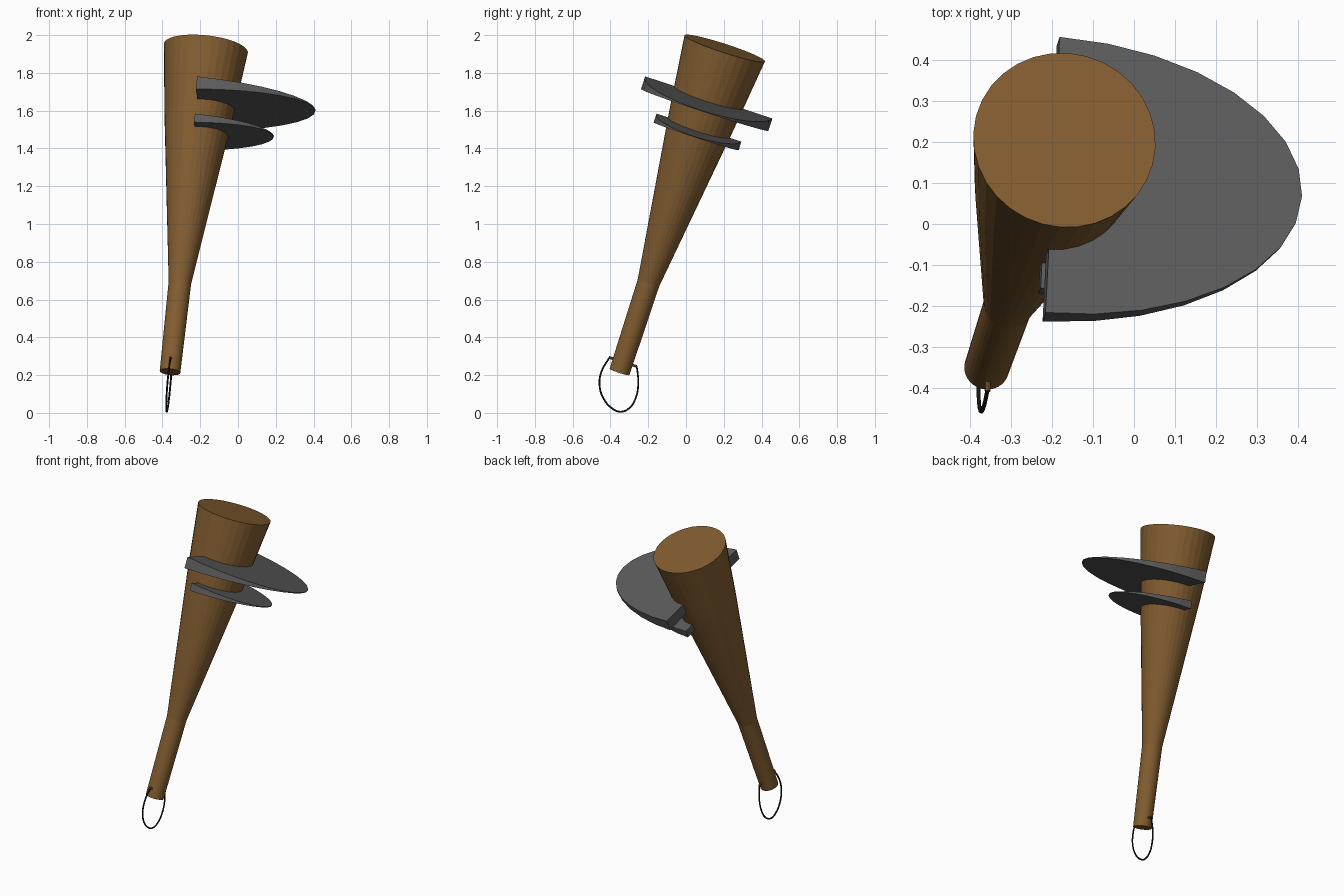
import bpy, bmesh, math
from mathutils import Vector

if "Cube" in bpy.data.objects:
    bpy.data.objects.remove(bpy.data.objects["Cube"])

# Local frame: N runs up the shaft, V along the blade cut, U toward the blade tips
BASE = Vector((-0.36, -0.352, 0.217))
TOP = Vector((-0.17, 0.205, 1.93))
N = (TOP - BASE).normalized()
V = Vector((0.049, 0.95, -0.31))
V = (V - N * V.dot(N)).normalized()
U = V.cross(N)


def material(name, rgb):
    m = bpy.data.materials.new(name)
    m.diffuse_color = (*rgb, 1)
    m.use_nodes = True
    m.node_tree.nodes["Principled BSDF"].inputs["Base Color"].default_value = m.diffuse_color
    return m


wood = material("wood", (0.225, 0.11, 0.03))
stone = material("dark_stone", (0.108, 0.108, 0.108))
black = material("black_cord", (0.008, 0.008, 0.008))


def at_height(z):
    """Point on the shaft axis at world height z."""
    return BASE + (TOP - BASE) * ((z - BASE.z) / (TOP.z - BASE.z))


def loft(name, rings, mat):
    """Skin a stack of point rings and cap both ends."""
    bm = bmesh.new()
    vs = [[bm.verts.new(p) for p in r] for r in rings]
    k = len(vs[0])
    for a, b in zip(vs, vs[1:]):
        for i in range(k):
            j = (i + 1) % k
            bm.faces.new((a[i], a[j], b[j], b[i]))
    bm.faces.new(vs[0][::-1])
    bm.faces.new(vs[-1])
    bmesh.ops.recalc_face_normals(bm, faces=bm.faces)
    me = bpy.data.meshes.new(name)
    bm.to_mesh(me)
    bm.free()
    me.materials.append(mat)
    ob = bpy.data.objects.new(name, me)
    bpy.context.collection.objects.link(ob)
    return ob


def circle(c, r, a, b, n=32):
    return [c + r * (math.cos(t) * a + math.sin(t) * b)
            for t in (2 * math.pi * i / n for i in range(n))]


# Tapered club shaft
profile = [(BASE.z, 0.055), (0.69, 0.06), (1.55, 0.178), (TOP.z, 0.224)]
loft("club_shaft", [circle(at_height(z), r, U, V) for z, r in profile], wood)


# Half-ellipse blades: thick at the straight cut, thin at the tip
def blade(name, z, length, half, thick):
    c = at_height(z)
    upper, lower = [], []
    for i in range(17):
        t = math.pi * i / 16 - math.pi / 2
        f = math.cos(t)
        p = c + U * length * f + V * half * math.sin(t)
        upper.append(p - N * thick * 0.2 * f)
        lower.append(p - N * (thick * (1 - 0.8 * f) + 0.004))
    loft(name, [lower, upper], stone)


blade("large_blade", 1.67, 0.615, 0.355, 0.066)
blade("small_blade", 1.51, 0.41, 0.237, 0.044)

# Peg through the shaft that carries the cord
peg = at_height(0.27)
loft("cord_peg", [circle(peg + V * s * 0.078, 0.007, U, N, 8) for s in (-1, 1)], wood)

# Wrist cord hanging in the plane of the shaft and peg
path = [(-.405, .293), (-.447, .22), (-.458, .15), (-.437, .077), (-.394, .026),
        (-.347, .006), (-.299, .026), (-.267, .077), (-.253, .146), (-.257, .22), (-.262, .247)]
cu = bpy.data.curves.new("wrist_cord", 'CURVE')
cu.dimensions = '3D'
cu.bevel_depth = 0.005
cu.bevel_resolution = 1
cu.resolution_u = 4
cu.use_fill_caps = True
sp = cu.splines.new('BEZIER')
sp.bezier_points.add(len(path) - 1)
for bp, (y, z) in zip(sp.bezier_points, path):
    x = peg.x - (U.y * (y - peg.y) + U.z * (z - peg.z)) / U.x
    bp.co = (x, y, z)
    bp.handle_left_type = bp.handle_right_type = 'AUTO'
cu.materials.append(black)
bpy.context.collection.objects.link(bpy.data.objects.new("wrist_cord", cu))
